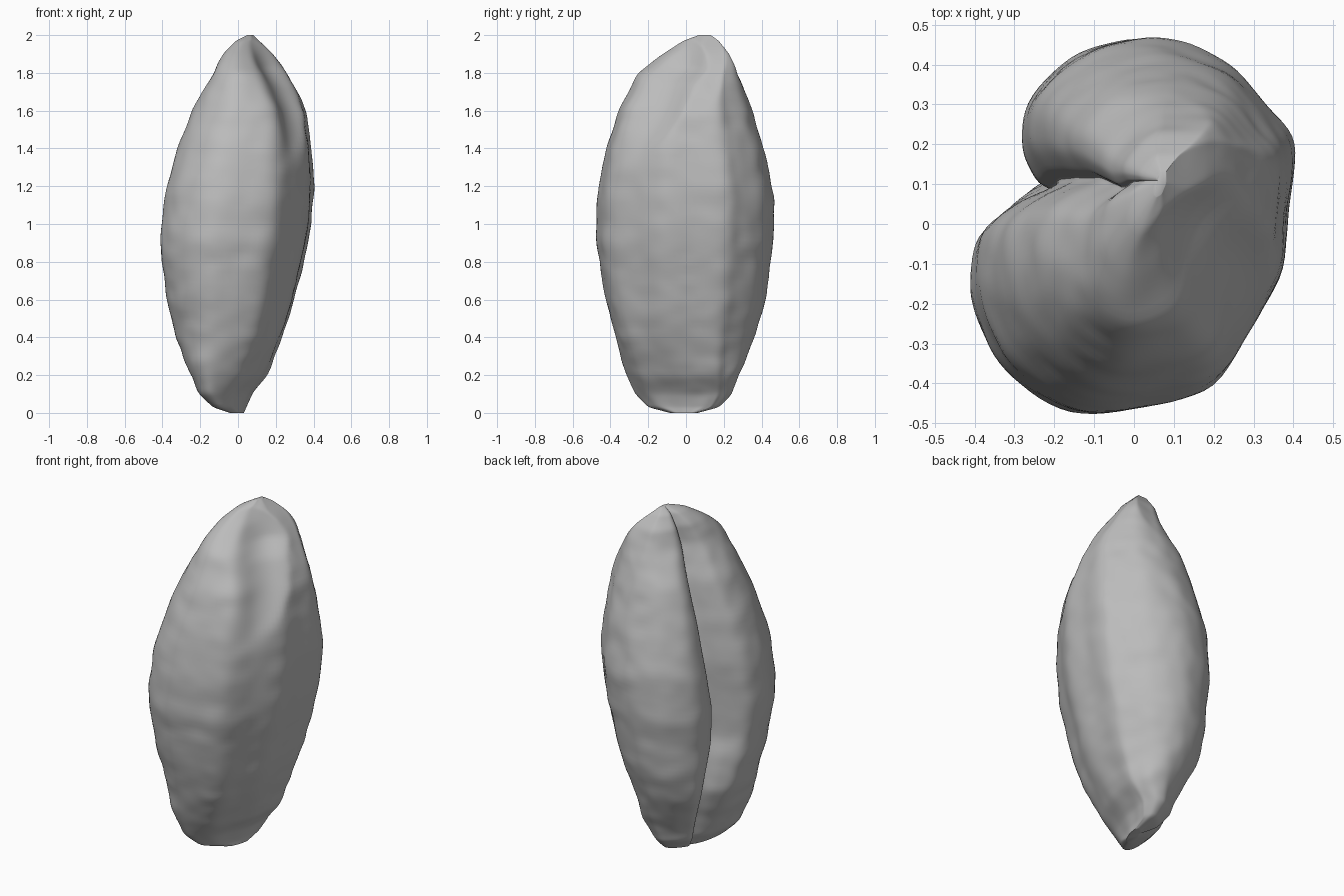
import bpy, bmesh, math
from mathutils import Vector, noise

if "Cube" in bpy.data.objects:
    bpy.data.objects.remove(bpy.data.objects["Cube"])

# Height, then x and y limits of the kernel at that height
LEVELS = [
    (0.0, -0.04, 0.03, -0.08, 0.06), (0.03, -0.13, 0.04, -0.19, 0.17),
    (0.1, -0.20, 0.07, -0.26, 0.24), (0.2, -0.25, 0.15, -0.31, 0.28),
    (0.4, -0.33, 0.23, -0.37, 0.36), (0.6, -0.38, 0.30, -0.42, 0.42),
    (0.9, -0.415, 0.37, -0.47, 0.46), (1.15, -0.39, 0.40, -0.465, 0.465),
    (1.4, -0.32, 0.39, -0.42, 0.41), (1.6, -0.24, 0.36, -0.35, 0.35),
    (1.8, -0.13, 0.25, -0.25, 0.26), (1.9, -0.08, 0.18, -0.12, 0.22),
    (1.97, -0.01, 0.11, -0.01, 0.17), (2.0, 0.05, 0.08, 0.07, 0.13)]

# Cross-section of the kernel with its crease, in unit limits
SECTION = [
    (1.0, 0.44), (0.97, 0.1), (0.94, -0.24), (0.74, -0.56), (0.5, -0.87),
    (0.1, -0.98), (-0.35, -1.0), (-0.72, -0.82), (-0.93, -0.56),
    (-1.0, -0.3), (-0.94, -0.06), (-0.72, 0.08), (-0.48, 0.18),
    (-0.57, 0.25), (-0.66, 0.42), (-0.62, 0.66), (-0.35, 0.9),
    (0.0, 1.0), (0.3, 0.98), (0.6, 0.86), (0.84, 0.64)]


def spline(a, b, c, d, t):
    return 0.5 * (2 * b + (c - a) * t + (2 * a - 5 * b + 4 * c - d) * t * t
                  + (3 * b - a - 3 * c + d) * t ** 3)


def limits(z):
    i = max(k for k in range(len(LEVELS) - 1) if LEVELS[k][0] <= z)
    lo, hi = LEVELS[i], LEVELS[i + 1]
    t = (z - lo[0]) / (hi[0] - lo[0])
    return [p + (q - p) * t for p, q in zip(lo[1:], hi[1:])]


def section_point(s):
    n = len(SECTION)
    i = int(s)
    a, b, c, d = (Vector(SECTION[(i + k) % n]) for k in (-1, 0, 1, 2))
    return spline(a, b, c, d, s - i)


def bend_crease(p, z):
    """Let the crease wander towards the back at both ends."""
    shift = 0.45 * max(0, 1 - z / 0.7) + 0.2 * max(0, z - 0.9)
    side = min(1, max(0, -p.x / 0.4))
    near = math.exp(-((p.y - 0.18) / 0.5) ** 2)
    return Vector((p.x, p.y + shift * side * near))


def wedge(p, z):
    """Narrow both ends into ridges along the x = y diagonal."""
    low, top = max(0, 1 - z / 0.4), max(0, (z - 1.62) / 0.38)
    along, across = (p.x + p.y) / 2, (p.x - p.y) / 2
    along *= 1 + 0.25 * low + (0.45 if along > 0 else 0.15) * top
    across *= 1 - 0.35 * low - 0.2 * top
    return Vector((min(1.04, along + across), min(1.04, along - across)))


def germ_hollow(v):
    """Press in the germ below the tip, leaving a cliff and a ledge."""
    along, across = (v.x + v.y) / math.sqrt(2), (v.x - v.y) / math.sqrt(2)
    if v.z > 1.82:
        reach = 0.02 + 0.35 * (2 - v.z)
    elif v.z > 1.74:
        reach = 0.083 + 1.1 * (1.82 - v.z)
    else:
        reach = 0.171 + 0.55 * (1.74 - v.z)
    strength = 0.95 * math.exp(-((along - 0.15) / 0.16) ** 2)
    push = max(0, across - reach) * strength / math.sqrt(2)
    return v + Vector((-push, push, 0))


def surface(s, z):
    x0, x1, y0, y1 = limits(z)
    p = wedge(bend_crease(section_point(s), z), z)
    v = Vector(((x0 + x1) / 2 + p.x * (x1 - x0) / 2,
                (y0 + y1) / 2 + p.y * (y1 - y0) / 2, z))
    # Skin wrinkles run mostly across the kernel
    bump = noise.noise(Vector((v.x * 4, v.y * 4, z * 9))) * 0.006
    bump += noise.noise(Vector((v.x * 11, v.y * 11, z * 15))) * 0.006
    fade = min(1, z / 0.15, (2 - z) / 0.15)
    return germ_hollow(v + Vector((p.x, p.y, 0)) * bump * fade)


# Loft the rings
RINGS, SIDES = 110, 126
bm = bmesh.new()
rings = []
for r in range(RINGS + 1):
    z = 1 - math.cos(math.pi * r / RINGS)
    rings.append([bm.verts.new(surface(k * len(SECTION) / SIDES, z))
                  for k in range(SIDES)])
for low, high in zip(rings, rings[1:]):
    for k in range(SIDES):
        j = (k + 1) % SIDES
        bm.faces.new((low[k], low[j], high[j], high[k]))
bm.faces.new(rings[0])
bm.faces.new(rings[-1])
for _ in range(2):
    bmesh.ops.smooth_vert(bm, verts=bm.verts, factor=0.5,
                          use_axis_x=True, use_axis_y=True)
bmesh.ops.recalc_face_normals(bm, faces=bm.faces)

mesh = bpy.data.meshes.new("grain_kernel")
bm.to_mesh(mesh)
bm.free()
kernel = bpy.data.objects.new("grain_kernel", mesh)
bpy.context.collection.objects.link(kernel)

grey = bpy.data.materials.new("plain grey")
grey.use_nodes = True
colour = (0.5, 0.5, 0.5, 1)
grey.diffuse_color = colour
grey.node_tree.nodes["Principled BSDF"].inputs["Base Color"].default_value = colour
mesh.materials.append(grey)

bpy.context.view_layer.objects.active = kernel
kernel.select_set(True)
bpy.ops.object.shade_smooth_by_angle(angle=math.radians(50))
